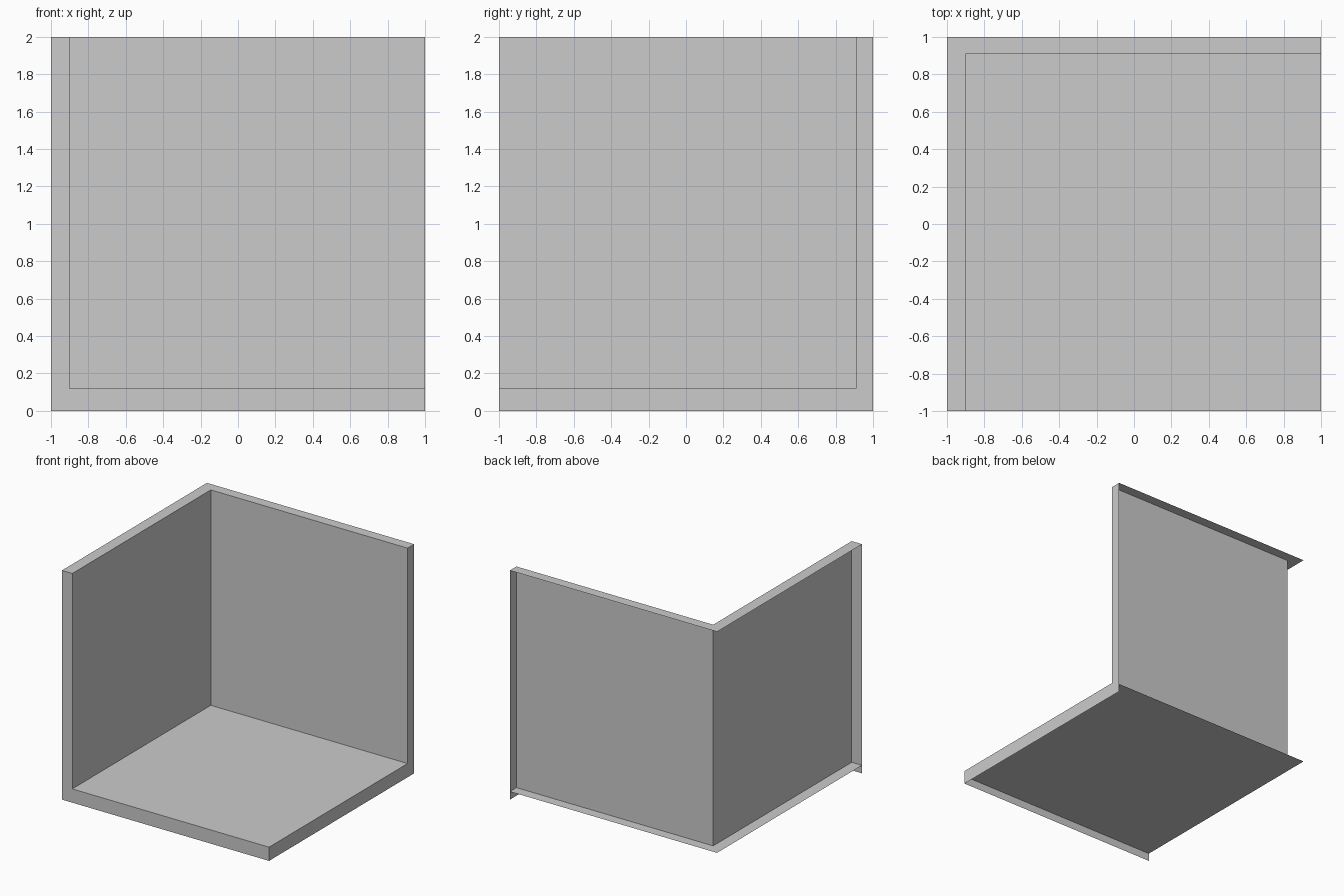
import bpy

if "Cube" in bpy.data.objects:
    bpy.data.objects.remove(bpy.data.objects["Cube"])

# Open-backed room corner: thin sheets, outer and underside faces left open
XI, YI = -0.9, 0.91      # inner wall planes
BASE, FLOOR, TOP = 0.07, 0.12, 2.0


def sheets(name, *polys):
    """Object made of flat polygons, each given as a list of corners."""
    verts, faces = [], []
    for p in polys:
        faces.append(list(range(len(verts), len(verts) + len(p))))
        verts += p
    me = bpy.data.meshes.new(name)
    me.from_pydata(verts, [], faces)
    ob = bpy.data.objects.new(name, me)
    bpy.context.collection.objects.link(ob)
    return ob


def flat(z, x0, x1, y0, y1):
    return [(x0, y0, z), (x1, y0, z), (x1, y1, z), (x0, y1, z)]


def facing_front(y, x0, x1, z0, z1):
    return [(x0, y, z0), (x1, y, z0), (x1, y, z1), (x0, y, z1)]


def facing_right(x, y0, y1, z0, z1):
    return [(x, y0, z0), (x, y1, z0), (x, y1, z1), (x, y0, z1)]


# Floor surface and the wider base sheet below it
sheets("floor", flat(FLOOR, XI, 1, -1, YI))
sheets("floor_base", flat(BASE, -1, 1, -1, 1)[::-1])

# Floor edges on the front and right, reaching the ground
sheets("front_floor_edge",
       [(-1, -1, 0), (1, -1, 0), (1, -1, FLOOR), (XI, -1, FLOOR),
        (XI, -1, BASE), (-1, -1, BASE)])
sheets("right_floor_edge",
       [(1, -1, 0), (1, 1, 0), (1, 1, BASE), (1, YI, BASE),
        (1, YI, FLOOR), (1, -1, FLOOR)])

# Walls: inner face plus the end cap
sheets("left_wall", facing_right(XI, -1, YI, BASE, TOP),
       facing_front(-1, -1, XI, BASE, TOP))
sheets("back_wall", facing_front(YI, XI, 1, BASE, TOP),
       facing_right(1, YI, 1, BASE, TOP))

# L-shaped rim along the top of both walls
sheets("wall_rim",
       [(-1, -1, TOP), (XI, -1, TOP), (XI, YI, TOP),
        (1, YI, TOP), (1, 1, TOP), (-1, 1, TOP)])
